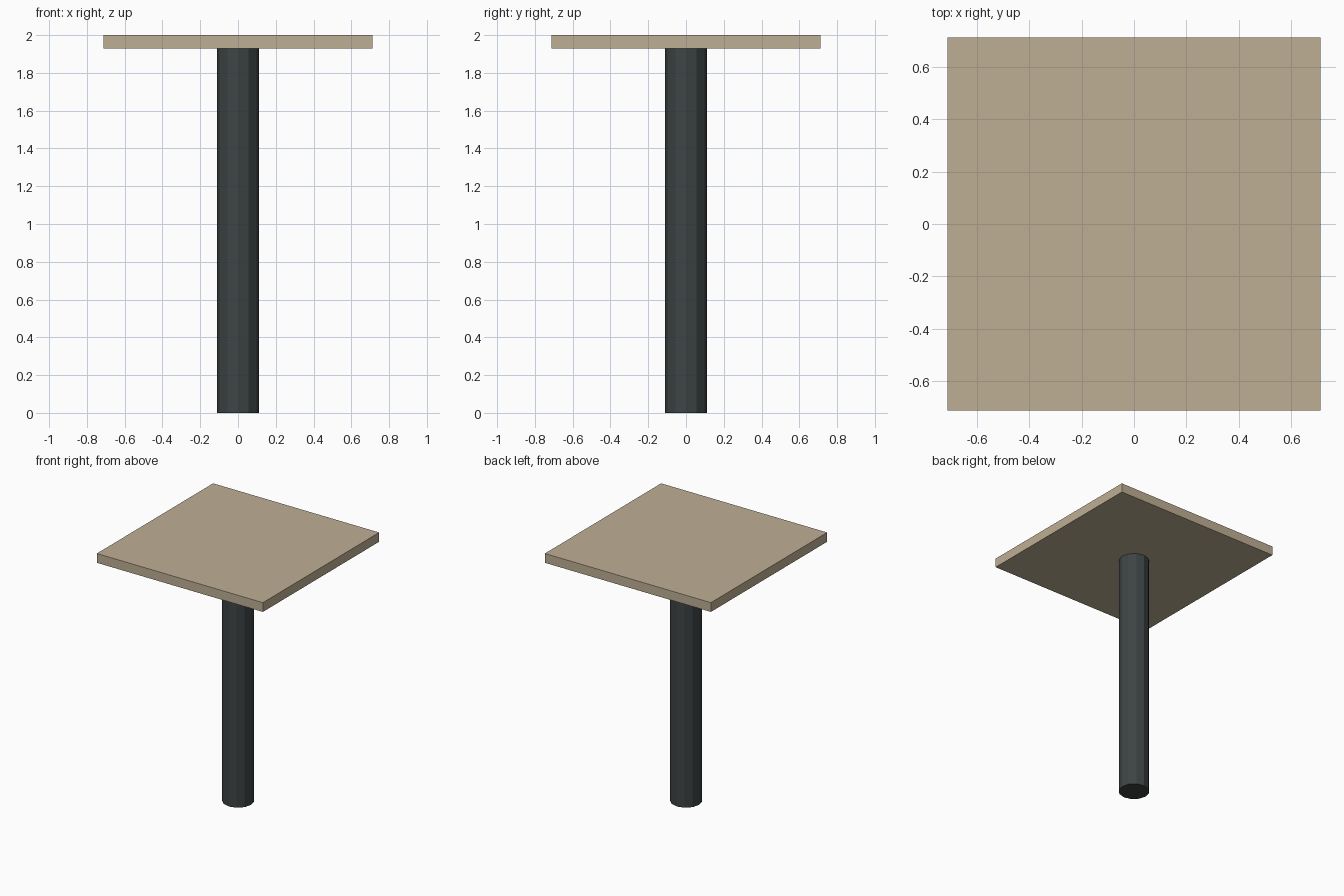
import bpy

cube = bpy.data.objects.get("Cube")
if cube:
    bpy.data.objects.remove(cube, do_unlink=True)

HEIGHT = 2.0
TOP_SIZE = 1.424
TOP_THICKNESS = 0.072
POST_RADIUS = 0.112


def make_material(name, rgb):
    mat = bpy.data.materials.new(name)
    mat.use_nodes = True
    colour = (*rgb, 1.0)
    mat.diffuse_color = colour
    mat.node_tree.nodes["Principled BSDF"].inputs["Base Color"].default_value = colour
    return mat


def finish(name, mat):
    obj = bpy.context.object
    obj.name = obj.data.name = name
    obj.data.materials.append(mat)
    return obj


tan_wood = make_material("tan wood", (0.52, 0.43, 0.30))
dark_metal = make_material("dark metal", (0.047, 0.057, 0.057))

# Square table top
bpy.ops.mesh.primitive_cube_add(size=1, location=(0, 0, HEIGHT - TOP_THICKNESS / 2))
top = finish("table_top", tan_wood)
top.scale = (TOP_SIZE, TOP_SIZE, TOP_THICKNESS)
bpy.ops.object.transform_apply(location=False, rotation=False, scale=True)

# Twelve-sided post, flat shaded, reaching the underside of the top
post_height = HEIGHT - TOP_THICKNESS
bpy.ops.mesh.primitive_cylinder_add(vertices=12, radius=POST_RADIUS, depth=post_height,
                                    location=(0, 0, post_height / 2))
finish("post", dark_metal)
